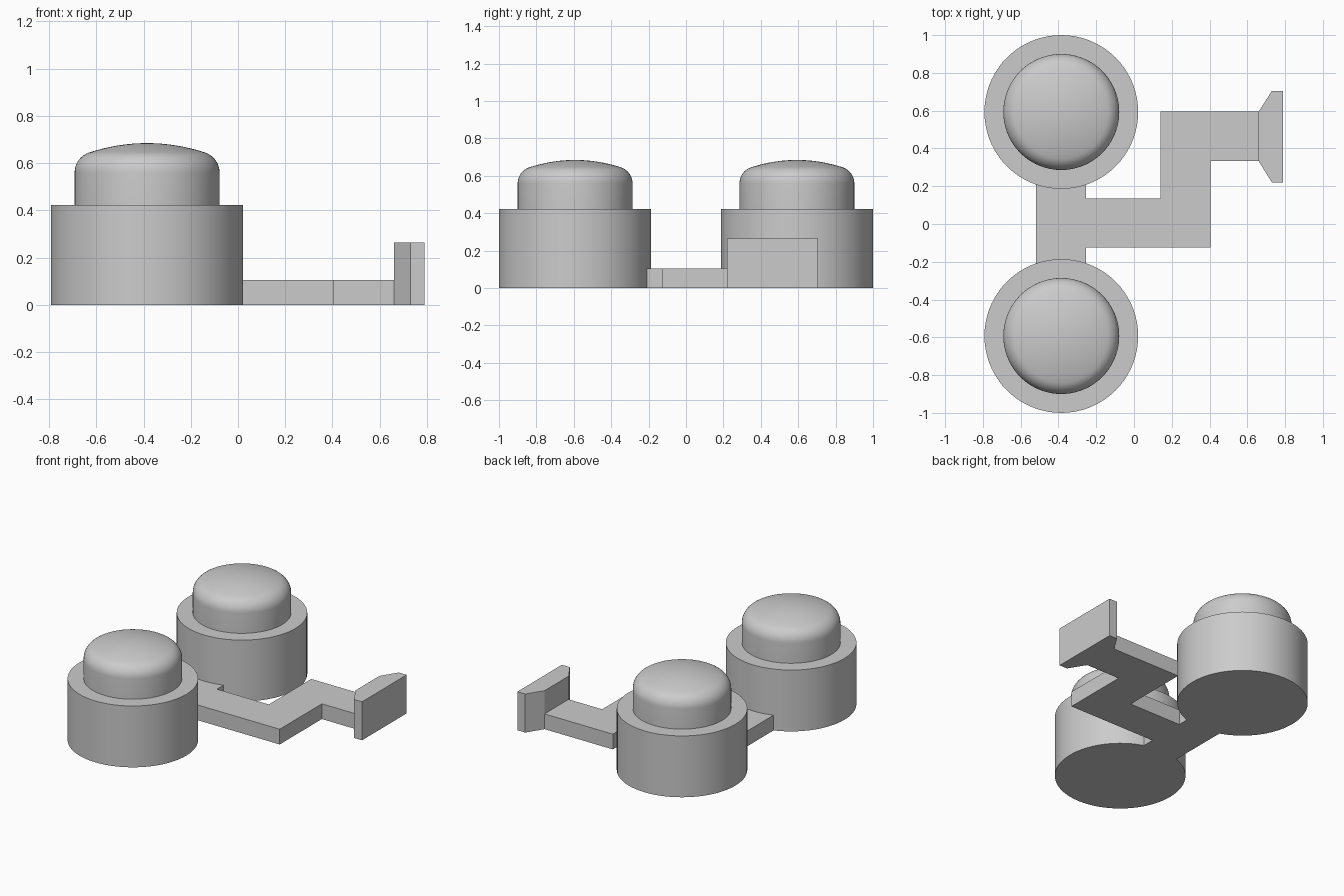
import bpy, bmesh, math

cube = bpy.data.objects.get("Cube")
if cube:
    bpy.data.objects.remove(cube, do_unlink=True)

grey = bpy.data.materials.new("plain grey")
grey.use_nodes = True
colour = (0.6, 0.6, 0.6, 1)
grey.diffuse_color = colour
grey.node_tree.nodes["Principled BSDF"].inputs["Base Color"].default_value = colour


def finish(name, bm, smooth=False):
    bmesh.ops.recalc_face_normals(bm, faces=bm.faces)
    mesh = bpy.data.meshes.new(name)
    bm.to_mesh(mesh)
    bm.free()
    mesh.materials.append(grey)
    ob = bpy.data.objects.new(name, mesh)
    bpy.context.collection.objects.link(ob)
    if smooth:
        bpy.ops.object.select_all(action="DESELECT")
        ob.select_set(True)
        bpy.context.view_layer.objects.active = ob
        bpy.ops.object.shade_smooth_by_angle(angle=math.radians(30))
    return ob


def slab(name, outline, height):
    """Extrude a plan outline up from the ground."""
    bm = bmesh.new()
    face = bm.faces.new([bm.verts.new((x, y, 0)) for x, y in outline])
    top = bmesh.ops.extrude_face_region(bm, geom=[face])["geom"]
    bmesh.ops.translate(bm, vec=(0, 0, height),
                        verts=[v for v in top if isinstance(v, bmesh.types.BMVert)])
    return finish(name, bm)


def lathe(name, profile, x, y, steps=72):
    """Spin a radius/height profile about a vertical axis."""
    bm = bmesh.new()
    verts = [bm.verts.new((r, 0, z)) for r, z in profile]
    edges = [bm.edges.new(pair) for pair in zip(verts, verts[1:])]
    bmesh.ops.spin(bm, geom=verts + edges, axis=(0, 0, 1), cent=(0, 0, 0),
                   angle=math.tau, steps=steps)
    bmesh.ops.remove_doubles(bm, verts=bm.verts, dist=1e-5)
    bmesh.ops.translate(bm, verts=bm.verts, vec=(x, y, 0))
    return finish(name, bm, smooth=True)


# Drum and domed cap profiles
BASE_R, BASE_H = 0.407, 0.422
CAP_R, FILLET, FILLET_Z, TOP = 0.307, 0.09, 0.56, 0.685
drum = [(0, 0), (BASE_R, 0), (BASE_R, BASE_H), (0, BASE_H)]
cap = [(0, BASE_H - 0.02), (CAP_R, BASE_H - 0.02)]
for i in range(9):
    a = math.radians(71) * i / 8
    cap.append((CAP_R - FILLET + FILLET * math.cos(a), FILLET_Z + FILLET * math.sin(a)))
rim_r, rim_z = cap[-1]
for i in range(1, 9):
    t = 1 - i / 8
    cap.append((rim_r * t, TOP - (TOP - rim_z) * t * t))

# Two matching drums with caps
for side, y in (("front", -0.593), ("back", 0.593)):
    lathe(side + "_drum", drum, -0.385, y)
    lathe(side + "_cap", cap, -0.385, y)

# Flat bracket: bridge between the drums plus the stepped arm
slab("bracket", [
    (-0.52, -0.21), (-0.255, -0.21), (-0.255, -0.125), (0.405, -0.125),
    (0.405, 0.333), (0.66, 0.333), (0.66, 0.595), (0.14, 0.595),
    (0.14, 0.135), (-0.255, 0.135), (-0.255, 0.21), (-0.52, 0.21)], 0.105)

# Flared end plate
slab("end_plate", [
    (0.66, 0.333), (0.73, 0.22), (0.79, 0.22),
    (0.79, 0.705), (0.73, 0.705), (0.66, 0.595)], 0.265)
